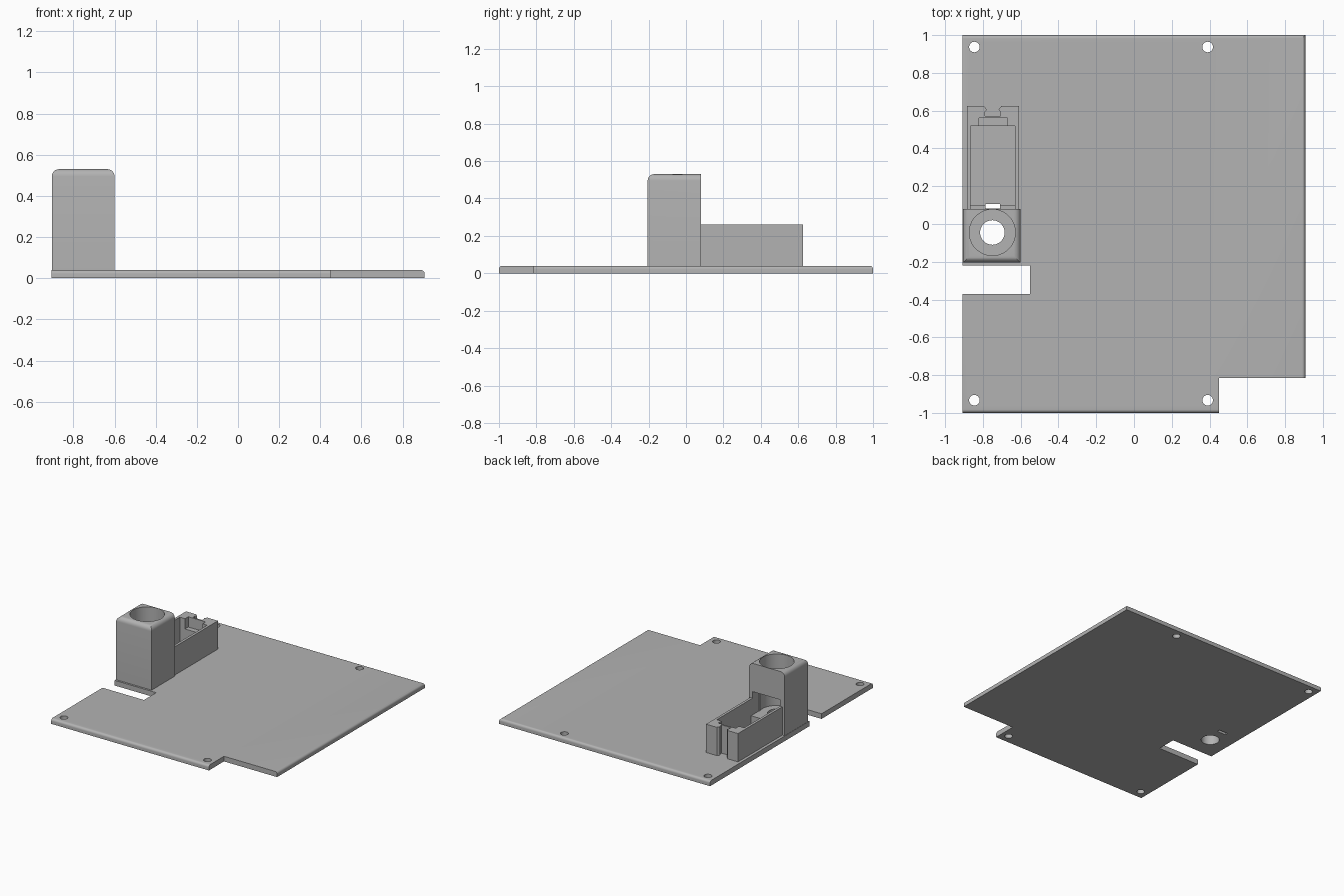
import bpy, bmesh
from mathutils import Vector

cube = bpy.data.objects.get("Cube")
if cube:
    bpy.data.objects.remove(cube, do_unlink=True)

grey = bpy.data.materials.new("light grey")
grey.use_nodes = True
grey.diffuse_color = (0.45, 0.45, 0.45, 1)
grey.node_tree.nodes["Principled BSDF"].inputs["Base Color"].default_value = grey.diffuse_color


def prism(name, outline, z0, z1, round_edge=None, radius=0.02):
    """Extrude an outline; round the edges whose midpoint passes round_edge."""
    bm = bmesh.new()
    base = bm.faces.new([bm.verts.new((x, y, z0)) for x, y in outline])
    ext = bmesh.ops.extrude_face_region(bm, geom=[base])
    for v in ext["geom"]:
        if isinstance(v, bmesh.types.BMVert):
            v.co.z = z1
    bmesh.ops.recalc_face_normals(bm, faces=bm.faces)
    if round_edge:
        edges = [e for e in bm.edges if all(abs(v.co.z - z1) < 1e-5 for v in e.verts)
                 and round_edge((e.verts[0].co + e.verts[1].co) / 2)]
        bmesh.ops.bevel(bm, geom=edges, offset=radius, segments=6, profile=0.5, affect='EDGES')
    mesh = bpy.data.meshes.new(name)
    bm.to_mesh(mesh)
    bm.free()
    obj = bpy.data.objects.new(name, mesh)
    mesh.materials.append(grey)
    bpy.context.collection.objects.link(obj)
    return obj


def rect(x0, x1, y0, y1):
    return [(x0, y0), (x1, y0), (x1, y1), (x0, y1)]


def block(name, x0, x1, y0, y1, z0, z1):
    return prism(name, rect(x0, x1, y0, y1), z0, z1)


def drill(x, y, r, z0, z1, sides=48):
    bpy.ops.mesh.primitive_cylinder_add(vertices=sides, radius=r, depth=z1 - z0,
                                        location=(x, y, (z0 + z1) / 2))
    return bpy.context.object


def cut(target, cutters):
    for c in cutters:
        mod = target.modifiers.new("cut", 'BOOLEAN')
        mod.operation, mod.solver, mod.object = 'DIFFERENCE', 'EXACT', c
        bpy.context.view_layer.objects.active = target
        bpy.ops.object.modifier_apply(modifier=mod.name)
        bpy.data.objects.remove(c, do_unlink=True)


T = 0.04            # plate thickness
BX, BY = -0.75, -0.045   # bore centre
LEDGE = 0.13        # floor of the bore

# Base plate with corner step and side slot
plate = prism("base_plate",
              [(-0.907, -1), (0.45, -1), (0.45, -0.815), (0.907, -0.815), (0.907, 1),
               (-0.907, 1), (-0.907, -0.22), (-0.55, -0.22), (-0.55, -0.37), (-0.907, -0.37)],
              0, T, lambda m: abs(m.y) > 0.99 or m.x > 0.9, 0.018)
cut(plate, [drill(x, y, 0.028, -0.1, 0.2, 32) for x in (-0.845, 0.39) for y in (-0.933, 0.937)]
    + [drill(BX, BY, 0.065, -0.1, 0.2), block("slot", -0.785, -0.71, 0.082, 0.105, -0.1, 0.2)])

# Tower with bore, floor hole and rear window
tower = prism("tower", rect(-0.905, -0.6, -0.205, 0.08), T, 0.53, lambda m: m.y < 0.07, 0.035)
cut(tower, [drill(BX, BY, 0.122, LEDGE, 0.7), drill(BX, BY, 0.065, -0.1, 0.3),
            block("window", -0.865, -0.63, 0.0, 0.2, LEDGE, 0.31)])

# Open box behind the tower, with stepped recess and dovetail groove
box = block("holder_box", -0.885, -0.61, 0.08, 0.625, T, 0.26)
half = [(0.045, 0.7), (0.045, 0.622), (0.03, 0.605), (0.04, 0.595), (0.04, 0.572)]
cx = -0.748
groove = [(cx + w, y) for w, y in half] + [(cx - w, y) for w, y in reversed(half)]
cut(box, [block("cavity", -0.865, -0.63, 0.0, 0.52, -0.1, 0.5),
          block("recess", -0.82, -0.67, 0.45, 0.56, 0.18, 0.5),
          prism("groove", groove, -0.1, 0.5)])

# Low lip between tower and box, split by the cable slot
for side, x0, x1 in (("left", -0.71, -0.63), ("right", -0.865, -0.785)):
    block(side + "_lip", x0, x1, 0.08, 0.1, T, LEDGE)

# Smooth shading that keeps sharp edges
for o in (plate, tower, box):
    bpy.ops.object.select_all(action='DESELECT')
    o.select_set(True)
    bpy.context.view_layer.objects.active = o
    bpy.ops.object.shade_smooth_by_angle()
